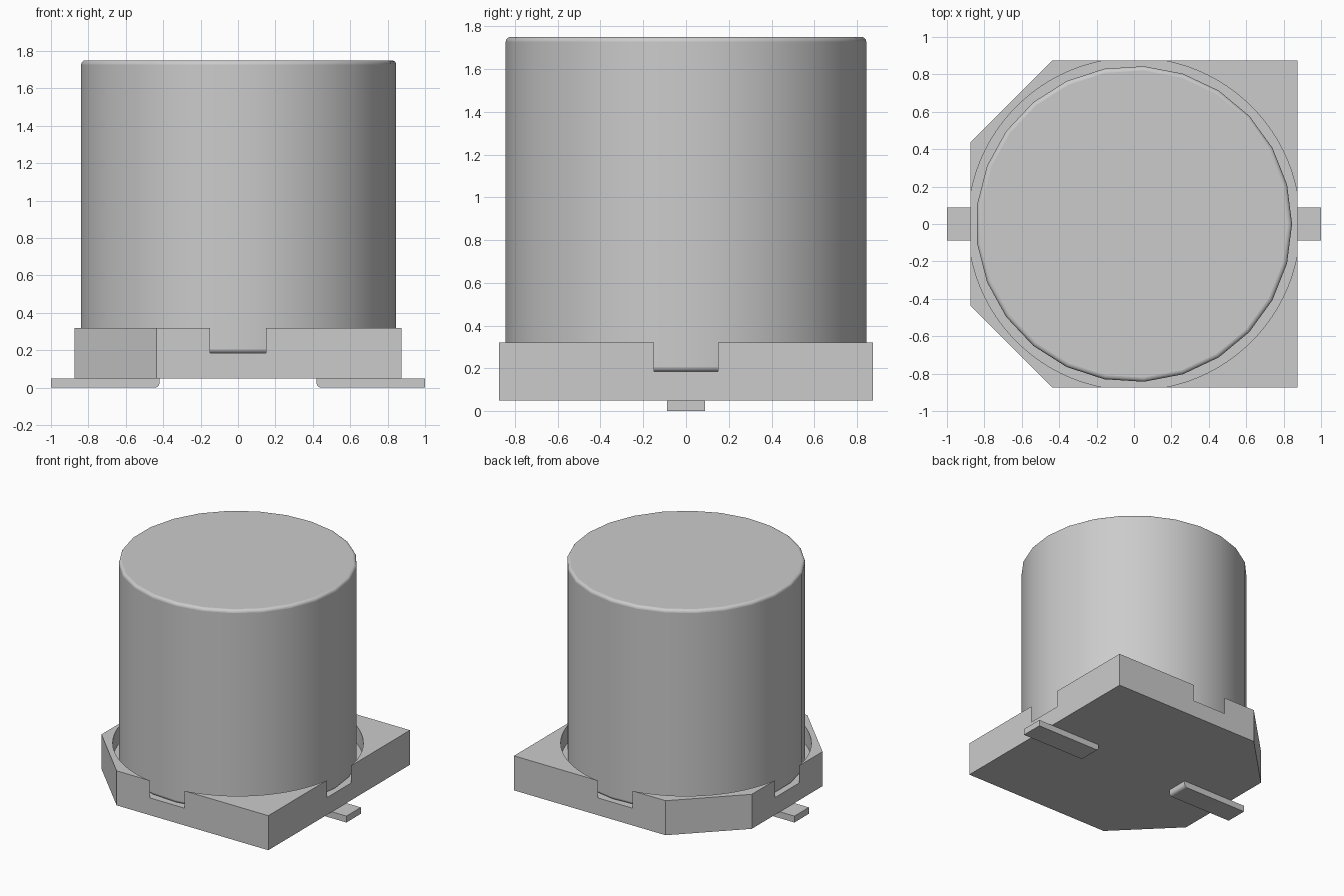
import bpy
import bmesh
from math import radians
from mathutils import Matrix, Vector

if "Cube" in bpy.data.objects:
    bpy.data.objects.remove(bpy.data.objects["Cube"], do_unlink=True)

HALF = 0.875          # half width of the base
CORNER = 0.437        # where the corner cuts begin
BASE_Z, FLOOR_Z, RIM_Z, TOP_Z = 0.05, 0.185, 0.32, 1.75

grey = bpy.data.materials.new("plain grey")
grey.use_nodes = True
colour = (0.6, 0.6, 0.6, 1)
grey.diffuse_color = colour
grey.node_tree.nodes["Principled BSDF"].inputs["Base Color"].default_value = colour


def finish(bm, name):
    bmesh.ops.recalc_face_normals(bm, faces=bm.faces[:])
    mesh = bpy.data.meshes.new(name)
    bm.to_mesh(mesh)
    bm.free()
    mesh.materials.append(grey)
    obj = bpy.data.objects.new(name, mesh)
    bpy.context.collection.objects.link(obj)
    return obj


def prism(bm, outline, direction):
    """Extrude a closed outline along a direction."""
    face = bm.faces.new([bm.verts.new(p) for p in outline])
    ext = bmesh.ops.extrude_face_region(bm, geom=[face])["geom"]
    moved = [v for v in ext if isinstance(v, bmesh.types.BMVert)]
    bmesh.ops.translate(bm, verts=moved, vec=direction)


def cylinder(bm, sides, radius, low, high):
    spot = Matrix.Translation((0, 0, (low + high) / 2))
    bmesh.ops.create_cone(bm, cap_ends=True, segments=sides, radius1=radius,
                          radius2=radius, depth=high - low,
                          matrix=spot @ Matrix.Rotation(radians(90), 4, "Z"))


def is_flat_band(face):
    return abs(face.normal.z) > 0.999 or abs(face.normal.z) < 0.001


# Base plate with two cut corners
bm = bmesh.new()
prism(bm, [(HALF, -HALF, BASE_Z), (HALF, HALF, BASE_Z), (-CORNER, HALF, BASE_Z),
           (-HALF, CORNER, BASE_Z), (-HALF, -CORNER, BASE_Z), (-CORNER, -HALF, BASE_Z)],
      (0, 0, RIM_Z - BASE_Z))
base = finish(bm, "base")

# Round recess, slightly wider than the base, so it opens a notch in each side
bm = bmesh.new()
cylinder(bm, 96, 0.888, FLOOR_Z, RIM_Z + 0.2)
cutter = finish(bm, "recess_cutter")
cutter.hide_render = True
cut = base.modifiers.new("recess", "BOOLEAN")
cut.operation = "DIFFERENCE"
cut.solver = "EXACT"
cut.object = cutter
bpy.context.view_layer.objects.active = base
base.select_set(True)
bpy.ops.object.modifier_apply(modifier="recess")
bpy.data.objects.remove(cutter, do_unlink=True)
bpy.ops.object.shade_smooth_by_angle(angle=radians(20))

# Can with rounded rims, smooth around the side
bm = bmesh.new()
cylinder(bm, 25, 0.845, FLOOR_Z, TOP_Z)
# Turn it so that a corner of the can points to +x
tip = max(bm.verts, key=lambda v: v.co.x).co
turn = Vector((tip.x, tip.y)).angle_signed(Vector((1, 0)))
bmesh.ops.rotate(bm, verts=bm.verts[:], matrix=Matrix.Rotation(-turn, 3, "Z"))
rims = [e for e in bm.edges if abs(e.verts[0].co.z - e.verts[1].co.z) < 0.01]
bmesh.ops.bevel(bm, geom=rims, offset=0.022, segments=4, profile=0.5, affect="EDGES")
bm.normal_update()
for face in bm.faces:
    face.smooth = True
for edge in bm.edges:
    level = abs(edge.verts[0].co.z - edge.verts[1].co.z) < 0.001
    edge.smooth = not (level and any(is_flat_band(f) for f in edge.link_faces))
finish(bm, "can")

# Flat terminals, rounded at the lower inner end
for name, side in (("left_terminal", 1), ("right_terminal", -1)):
    bm = bmesh.new()
    outline = [(1, BASE_Z), (1, 0), (0.445, 0), (0.432, 0.003),
               (0.423, 0.012), (0.42, 0.025), (0.42, BASE_Z)]
    prism(bm, [(side * x, -0.089, z) for x, z in outline], (0, 0.178, 0))
    terminal = finish(bm, name)
    bpy.ops.object.select_all(action="DESELECT")
    bpy.context.view_layer.objects.active = terminal
    terminal.select_set(True)
    bpy.ops.object.shade_smooth_by_angle(angle=radians(40))
